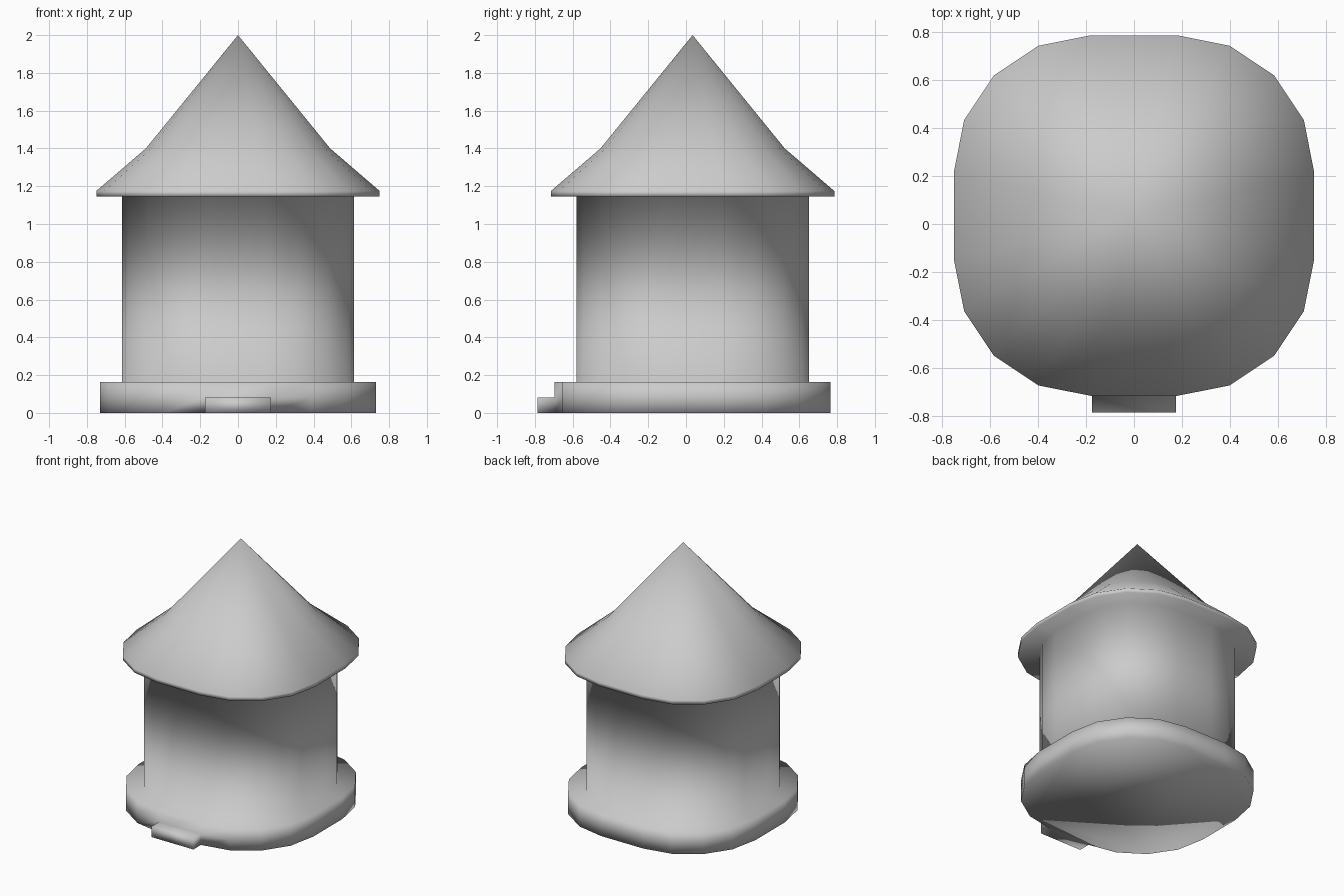
import bpy, bmesh, math

if "Cube" in bpy.data.objects:
    bpy.data.objects.remove(bpy.data.objects["Cube"])

CY = 0.035          # hut axis, offset back to make room for the step
SEG = 4             # segments per rounded corner


def outline(half):
    """Rounded square outline with four segments per corner."""
    inner, r = half * 0.24, half * 0.76
    pts = []
    for q in range(4):
        mid = math.radians(45 + 90 * q)
        cx = math.copysign(inner, math.cos(mid))
        cy = math.copysign(inner, math.sin(mid))
        for i in range(SEG + 1):
            a = math.radians(90 * q + 90 * i / SEG)
            pts.append((cx + r * math.cos(a), CY + cy + r * math.sin(a)))
    return pts


# profile from plinth to roof knee: (half width, height)
profile = [(0.73, 0), (0.73, 0.082), (0.73, 0.163),      # plinth
           (0.615, 0.163), (0.615, 1.145),               # wall
           (0.75, 1.145), (0.75, 1.175), (0.488, 1.40)]  # eave, roof flare

bm = bmesh.new()
rings = [[bm.verts.new((x, y, z)) for x, y in outline(h)] for h, z in profile]
n = len(rings[0])
bm.faces.new(rings[0][::-1])
for lo, hi in zip(rings, rings[1:]):
    for i in range(n):
        j = (i + 1) % n
        bm.faces.new((lo[i], lo[j], hi[j], hi[i]))

# pointed roof top
tip = bm.verts.new((0, CY, 2.0))
for i in range(n):
    bm.faces.new((rings[-1][i], rings[-1][(i + 1) % n], tip))

# front step, pulled out of the flat lower plinth face
bm.normal_update()
front = min((f for f in bm.faces if f.normal.y < -0.99),
            key=lambda f: (round(f.calc_center_median().z, 3)))
step = bmesh.ops.extrude_discrete_faces(bm, faces=[front])["faces"][0]
for v in step.verts:
    v.co.y = -0.785

bmesh.ops.remove_doubles(bm, verts=bm.verts, dist=0.0005)
bmesh.ops.recalc_face_normals(bm, faces=bm.faces)
for f in bm.faces:
    f.smooth = True

mesh = bpy.data.meshes.new("round_hut")
bm.to_mesh(mesh)
bm.free()
hut = bpy.data.objects.new("round_hut", mesh)
bpy.context.collection.objects.link(hut)
